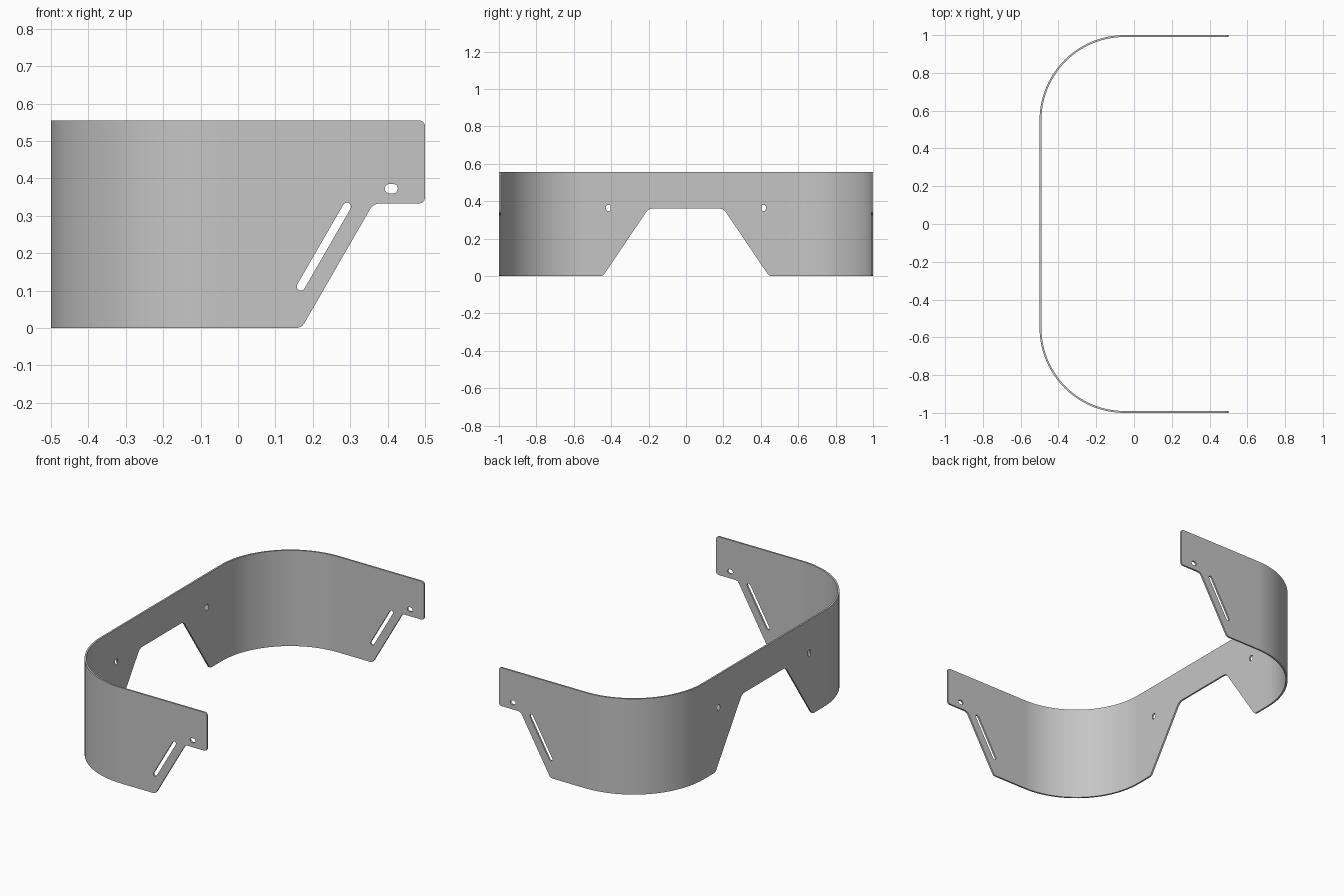
import bpy
import bmesh
import math
from mathutils import Vector

cube = bpy.data.objects.get("Cube")
if cube:
    bpy.data.objects.remove(cube, do_unlink=True)

HEIGHT = 0.555
THICK = 0.01
BEND = 0.45

steel = bpy.data.materials.new("grey_steel")
steel.use_nodes = True
grey = (0.56, 0.56, 0.56, 1)
steel.diffuse_color = grey
steel.node_tree.nodes["Principled BSDF"].inputs["Base Color"].default_value = grey


def prism(name, points, axis, lo, hi):
    """Extrude a 2D outline along the given axis from lo to hi."""
    place = {
        "x": lambda a, b, t: (t, a, b),
        "y": lambda a, b, t: (a, t, b),
        "z": lambda a, b, t: (a, b, t),
    }[axis]
    bm = bmesh.new()
    face = bm.faces.new([bm.verts.new(place(a, b, lo)) for a, b in points])
    result = bmesh.ops.extrude_face_region(bm, geom=[face])
    moved = [g for g in result["geom"] if isinstance(g, bmesh.types.BMVert)]
    bmesh.ops.translate(bm, verts=moved, vec=place(0, 0, hi - lo))
    bmesh.ops.recalc_face_normals(bm, faces=bm.faces[:])
    mesh = bpy.data.meshes.new(name)
    bm.to_mesh(mesh)
    bm.free()
    mesh.materials.append(steel)
    obj = bpy.data.objects.new(name, mesh)
    bpy.context.collection.objects.link(obj)
    return obj


def rounded(corners, steps=6):
    """Outline with a fillet radius given for each corner."""
    out = []
    for i, (a, b, r) in enumerate(corners):
        p = Vector((a, b))
        if r == 0:
            out.append(p)
            continue
        u = (Vector(corners[i - 1][:2]) - p).normalized()
        v = (Vector(corners[(i + 1) % len(corners)][:2]) - p).normalized()
        half = u.angle(v) / 2
        centre = p + (u + v).normalized() * r / math.sin(half)
        reach = r / math.tan(half)
        start, end = p + u * reach - centre, p + v * reach - centre
        for k in range(steps + 1):
            out.append(centre + start.lerp(end, k / steps).normalized() * r)
    return out


def slot(a, b, half, r, degrees, steps=10):
    """Round-ended slot outline about a centre."""
    turn = math.radians(degrees)
    out = []
    for side in (1, -1):
        ca = a + side * half * math.cos(turn)
        cb = b + side * half * math.sin(turn)
        for k in range(steps + 1):
            t = turn + math.pi * (k / steps - side / 2)
            out.append((ca + r * math.cos(t), cb + r * math.sin(t)))
    return out


def cut(target, cutter, operation="DIFFERENCE"):
    mod = target.modifiers.new("cut", "BOOLEAN")
    mod.operation = operation
    mod.solver = "EXACT"
    mod.object = cutter
    bpy.context.view_layer.objects.active = target
    bpy.ops.object.modifier_apply(modifier=mod.name)
    bpy.data.objects.remove(cutter, do_unlink=True)


def u_path(inset, steps=24):
    """Plan line of the bent sheet, from one end to the other."""
    r = BEND - inset
    half = [(0.6, 1 - inset)]
    for k in range(steps + 1):
        t = math.pi / 2 * (1 + k / steps)
        half.append((BEND - 0.5 + r * math.cos(t), 1 - BEND + r * math.sin(t)))
    return half + [(x, -y) for x, y in reversed(half)]


# Bent sheet
plan = u_path(0) + u_path(THICK)[::-1]
band = prism("bent_sheet_band", plan, "z", -0.1, 0.7)

# Side outline with end tabs and sloped lower edges
outline = rounded([
    (-0.6, 0, 0), (0.17, 0, 0.025), (0.362, 0.333, 0.03),
    (0.5, 0.333, 0.016), (0.5, HEIGHT, 0.016), (-0.6, HEIGHT, 0),
])
cut(band, prism("side_outline", outline, "y", -1.2, 1.2), "INTERSECT")

# Central notch with flared lower corners
notch = rounded([
    (-0.5, -0.1, 0), (0.5, -0.1, 0), (0.5, -0.0005, 0),
    (0.444, -0.0005, 0.03), (0.2, 0.361, 0.045),
    (-0.2, 0.361, 0.045), (-0.444, -0.0005, 0.03), (-0.5, -0.0005, 0),
])
cut(band, prism("notch_cutter", notch, "x", -0.6, -0.4))

# Sloped slots and oval holes through both sides
cut(band, prism("slot_cutter", slot(0.2295, 0.2175, 0.123, 0.011, 60), "y", -1.2, 1.2))
cut(band, prism("tab_hole_cutter", slot(0.41, 0.3725, 0.0047, 0.0125, 0), "y", -1.2, 1.2))

# Oval holes beside the notch
for side in (-1, 1):
    hole = slot(side * 0.415, 0.364, 0.0047, 0.0125, 90)
    cut(band, prism("wall_hole_cutter", hole, "x", -0.6, -0.4))

# Smooth bends with crisp edges
bpy.ops.object.select_all(action="DESELECT")
band.select_set(True)
bpy.context.view_layer.objects.active = band
bpy.ops.object.shade_smooth_by_angle(angle=math.radians(30))
weighted = band.modifiers.new("even_shading", "WEIGHTED_NORMAL")
weighted.keep_sharp = True
